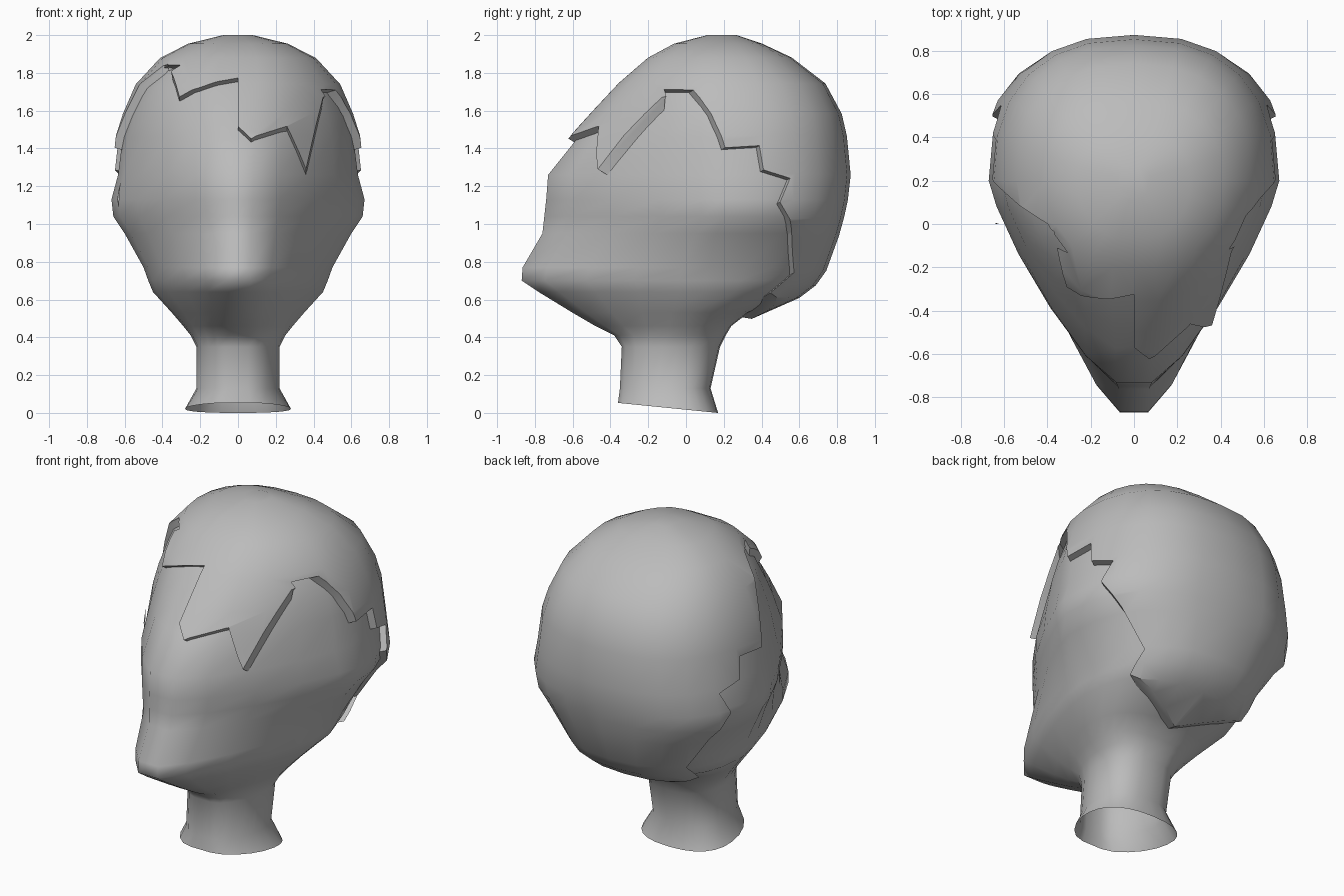
import bpy, bmesh
from math import sin, cos, tau

if "Cube" in bpy.data.objects:
    bpy.data.objects.remove(bpy.data.objects["Cube"], do_unlink=True)

SEGMENTS = 24
BACK_POWER = 2.45
FRONT_STRETCH = 1.08
HAIR_THICKNESS = 0.037

grey = bpy.data.materials.new("plain grey")
grey.use_nodes = True
grey.diffuse_color = (0.5, 0.5, 0.5, 1)
grey.node_tree.nodes["Principled BSDF"].inputs["Base Color"].default_value = (0.5, 0.5, 0.5, 1)

# Cross-sections: height, front y, back y, half width, y of widest point, front roundness
RINGS = [
    (.03, -.36, .17, .28, -.05, 1.9), (.13, -.35, .13, .22, -.08, 1.9),
    (.35, -.34, .18, .22, -.05, 1.9), (.41, -.38, .21, .25, -.02, 1.7),
    (.46, -.48, .24, .29, 0, 1.55), (.53, -.6, .33, .35, .03, 1.45),
    (.64, -.78, .58, .45, .1, 1.38), (.7, -.87, .66, .475, .1, 1.35),
    (.77, -.865, .71, .5, .12, 1.33), (.95, -.76, .775, .6, .16, 1.25),
    (1.04, -.75, .8, .66, .2, 1.24), (1.13, -.74, .82, .67, .2, 1.26),
    (1.26, -.73, .835, .635, .2, 1.32), (1.46, -.57, .815, .61, .2, 1.4),
    (1.57, -.47, .79, .575, .2, 1.5), (1.72, -.33, .71, .51, .2, 1.7),
    (1.85, -.18, .54, .39, .2, 1.9), (1.92, -.05, .39, .25, .2, 2),
    (1.964, .12, .26, .07, .2, 2),
]


def signed_power(value, power):
    return abs(value) ** power * (1 if value >= 0 else -1)


def ring_point(ring, step):
    """Point on an egg-shaped horizontal section with a blunt front."""
    z, front, back, width, middle, roundness = ring
    s, c = sin(tau * step / SEGMENTS), cos(tau * step / SEGMENTS)
    power = 2 / (roundness if c > 0 else BACK_POWER)
    reach = (front - middle) * FRONT_STRETCH if c > 0 else back - middle
    y = max(front, middle + reach * abs(c) ** power)
    return (width * signed_power(s, power), y, z)


def finish(name, bm):
    bmesh.ops.recalc_face_normals(bm, faces=bm.faces)
    mesh = bpy.data.meshes.new(name)
    bm.to_mesh(mesh)
    bm.free()
    obj = bpy.data.objects.new(name, mesh)
    bpy.context.collection.objects.link(obj)
    mesh.materials.append(grey)
    return obj


def loft(name, rings, offset=0, open_rim_slope=None):
    bm = bmesh.new()
    loops = [[bm.verts.new(ring_point(r, i)) for i in range(SEGMENTS)] for r in rings]
    for low, high in zip(loops, loops[1:]):
        for i in range(SEGMENTS):
            j = (i + 1) % SEGMENTS
            bm.faces.new((low[i], low[j], high[j], high[i]))
    bm.faces.new(loops[-1])
    if open_rim_slope is None:
        bm.faces.new(loops[0])
    else:
        # Slanted open rim, lowest at the back
        for v in loops[0]:
            v.co.z = open_rim_slope * (rings[0][2 - 0] - v.co.y)
    bmesh.ops.recalc_face_normals(bm, faces=bm.faces)
    bm.normal_update()
    moves = [(v, v.normal * offset) for v in bm.verts]
    for v, move in moves:
        v.co += move
    return finish(name, bm)


def slanted_prism(name, points, direction, axis, start, end):
    """Sweep an outline of 3D points along a direction between two planes across one axis."""
    bm = bmesh.new()
    ends = []
    for plane in (start, end):
        loop = []
        for p in points:
            t = (plane - p[axis]) / direction[axis]
            loop.append(bm.verts.new([a + d * t for a, d in zip(p, direction)]))
        ends.append(loop)
        bm.faces.new(loop)
    for i in range(len(points)):
        j = (i + 1) % len(points)
        bm.faces.new((ends[0][i], ends[0][j], ends[1][j], ends[1][i]))
    return finish(name, bm)


def cut(obj, cutter):
    cutter.hide_render = True
    mod = obj.modifiers.new("cut", 'BOOLEAN')
    mod.operation, mod.solver, mod.object = 'DIFFERENCE', 'EXACT', cutter
    bpy.context.view_layer.objects.active = obj
    bpy.ops.object.modifier_apply(modifier=mod.name)
    bpy.data.objects.remove(cutter, do_unlink=True)


def smooth(obj, angle):
    bpy.ops.object.select_all(action='DESELECT')
    obj.select_set(True)
    bpy.context.view_layer.objects.active = obj
    bpy.ops.object.shade_smooth_by_angle(angle=angle)


# Head and neck
head = loft("head_and_neck", RINGS, open_rim_slope=0.1)

# Hair: a thicker copy of the skull, trimmed along a jagged hairline
hair = loft("hair", RINGS[4:], HAIR_THICKNESS)

FRINGE = [(-.9, 0, 1.86), (-.37, -.04, 1.85), (-.31, -.27, 1.66), (-.2, -.3, 1.7),
          (0, -.32, 1.77), (.001, -.56, 1.51), (.07, -.62, 1.45), (.26, -.45, 1.51),
          (.36, -.5, 1.31), (.45, -.16, 1.69), (.5, -.08, 1.72), (.9, 0, 1.71)]
TEMPLE_LEFT = [(.47, -.1, 1.72), (.52, .04, 1.71), (.57, .12, 1.58)]
TEMPLE_RIGHT = [(.37, -.1, 1.86), (.4, 0, 1.84), (.53, .09, 1.7), (.6, .15, 1.57)]
BEHIND_EAR = [(.64, .2, 1.4), (.62, .38, 1.41), (.63, .4, 1.28), (.57, .53, 1.23),
              (.6, .47, 1.1), (.52, .54, .95), (.36, .55, .73), (.05, .27, .53),
              (.05, .39, .51), (.05, .66, .62), (.05, 1, .64)]
BELOW = [(.5, 1.2, .1), (.5, -.1, .1)]

cut(hair, slanted_prism("fringe_cutter", FRINGE + [(.9, 0, .1), (-.9, 0, .1)],
                        (0, 1, -.6), 1, -1.2, 0))
for temple, side in ((TEMPLE_LEFT, 1), (TEMPLE_RIGHT, -1)):
    outline = [(x * side, y, z) for x, y, z in temple + BEHIND_EAR + BELOW]
    cut(hair, slanted_prism("side_cutter", outline, (side, .5, .3), 0, -.002 * side, side))

smooth(head, 1.1)
smooth(hair, 0.6)
